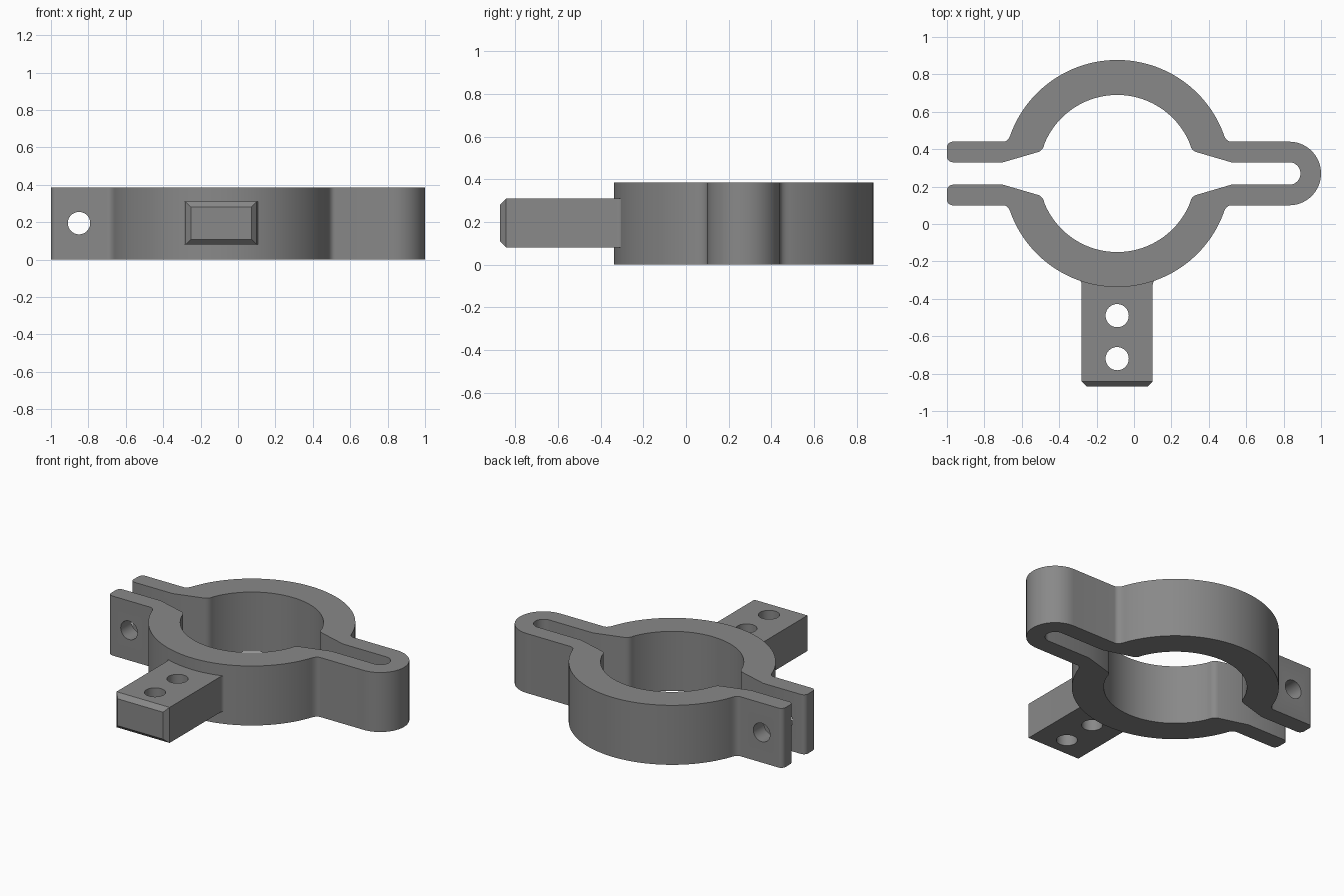
import bpy, bmesh, math
from mathutils import Vector

if "Cube" in bpy.data.objects:
    bpy.data.objects.remove(bpy.data.objects["Cube"])

CX, CY = -0.09, 0.27        # ring centre
R_OUT, R_IN = 0.607, 0.42   # ring radii
EAR_OUT, EAR_IN = 0.17, 0.06  # half widths of the lugs and of the gap
HEIGHT = 0.385

steel = bpy.data.materials.new("dark grey steel")
steel.diffuse_color = (0.25, 0.25, 0.25, 1)
steel.use_nodes = True
steel.node_tree.nodes["Principled BSDF"].inputs["Base Color"].default_value = steel.diffuse_color


def arc(cx, cy, r, a0, a1, n):
    """Points on an arc, angles in degrees."""
    angles = [math.radians(a0 + (a1 - a0) * i / n) for i in range(n + 1)]
    return [(cx + r * math.cos(a), cy + r * math.sin(a)) for a in angles]


def blend(a, c, b, n=6):
    """Soft corner from a to b, pulled towards c."""
    a, c, b = Vector(a), Vector(c), Vector(b)
    return [tuple(a * (1 - t) ** 2 + c * 2 * t * (1 - t) + b * t * t)
            for t in (i / n for i in range(n + 1))]


def prism(name, outline, z0, z1):
    """Extrude a closed outline between two heights."""
    bm = bmesh.new()
    face = bm.faces.new([bm.verts.new((x, y, z0)) for x, y in outline])
    ext = bmesh.ops.extrude_face_region(bm, geom=[face])
    top = [v for v in ext["geom"] if isinstance(v, bmesh.types.BMVert)]
    bmesh.ops.translate(bm, verts=top, vec=(0, 0, z1 - z0))
    bmesh.ops.recalc_face_normals(bm, faces=bm.faces)
    return finish(name, bm)


def finish(name, bm):
    mesh = bpy.data.meshes.new(name)
    bm.to_mesh(mesh)
    bm.free()
    mesh.materials.append(steel)
    obj = bpy.data.objects.new(name, mesh)
    bpy.context.collection.objects.link(obj)
    return obj


def drill(obj, location, radius, depth, rotation=(0, 0, 0)):
    """Cut a round hole, then discard the cutter."""
    bpy.ops.mesh.primitive_cylinder_add(vertices=40, radius=radius, depth=depth,
                                        location=location, rotation=rotation)
    cutter = bpy.context.object
    cutter.data.materials.append(steel)
    mod = obj.modifiers.new("hole", 'BOOLEAN')
    mod.operation, mod.solver, mod.object = 'DIFFERENCE', 'EXACT', cutter
    bpy.context.view_layer.objects.active = obj
    bpy.ops.object.modifier_apply(modifier=mod.name)
    bpy.data.objects.remove(cutter, do_unlink=True)


def smooth(obj):
    bpy.ops.object.select_all(action='DESELECT')
    obj.select_set(True)
    bpy.context.view_layer.objects.active = obj
    bpy.ops.object.shade_smooth_by_angle(angle=math.radians(30))


# Upper half of the clamp outline, measured from the clamp's centre line
a_out, a_in = 21.0, 22.0
outer_arc = arc(CX, 0, R_OUT, 180 - a_out, a_out, 64)
inner_arc = arc(CX, 0, R_IN, a_in, 180 - a_in, 56)


def mirror_x(p):
    return (2 * CX - p[0], p[1])


outer_l = blend((-0.70, EAR_OUT), (-0.67, EAR_OUT), outer_arc[0])
outer_r = [mirror_x(p) for p in reversed(outer_l)]
inner_r = blend((0.335, 0.114), (0.305, 0.123), inner_arc[0])
inner_l = [mirror_x(p) for p in reversed(inner_r)]
tip = 0.03
outside = (arc(-1 + tip, EAR_OUT - tip, tip, 180, 90, 6) + outer_l
           + outer_arc[1:-1] + outer_r + arc(0.83, 0, EAR_OUT, 90, 0, 18))
inside = (arc(0.83, 0, EAR_IN, 0, 90, 12) + [(0.52, EAR_IN)] + inner_r
          + inner_arc[1:-1] + inner_l + [(-0.70, EAR_IN)]
          + arc(-1 + tip, EAR_IN + tip, tip, 270, 180, 6))


def flip(points):
    return [(x, -y) for x, y in reversed(points)]


# Whole band: outside round the bend, then back along the inside
outline = outside + flip(outside)[1:] + flip(inside) + inside[1:]
clamp = prism("clamp_band", [(x, y + CY) for x, y in outline], 0, HEIGHT)
drill(clamp, (-0.85, CY, 0.195), 0.06, 1.0, (math.pi / 2, 0, 0))
smooth(clamp)

# Mounting bar: flared root that follows the ring, chamfered free end
half, front = 0.19, -0.87
flare = blend((half, -0.325), (half, -0.305), (half + 0.018, -0.296), 4)
root = [(x, CY - math.sqrt((R_OUT - 0.006) ** 2 - x * x))
        for x in ((half + 0.015) * (1 - i / 8) for i in range(17))]
side = [(half, front)] + flare
bar_outline = side + root + [(-x, y) for x, y in reversed(side)]
bar = prism("mounting_bar", [(x + CX, y) for x, y in bar_outline], 0.08, 0.31)
bm = bmesh.new()
bm.from_mesh(bar.data)
end_edges = [e for e in bm.edges if all(v.co.y < front + 0.001 for v in e.verts)]
bmesh.ops.bevel(bm, geom=end_edges, offset=0.028, segments=1, affect='EDGES')
bm.to_mesh(bar.data)
bm.free()
for y in (-0.49, -0.72):
    drill(bar, (CX, y, 0.195), 0.062, 0.6)
smooth(bar)
